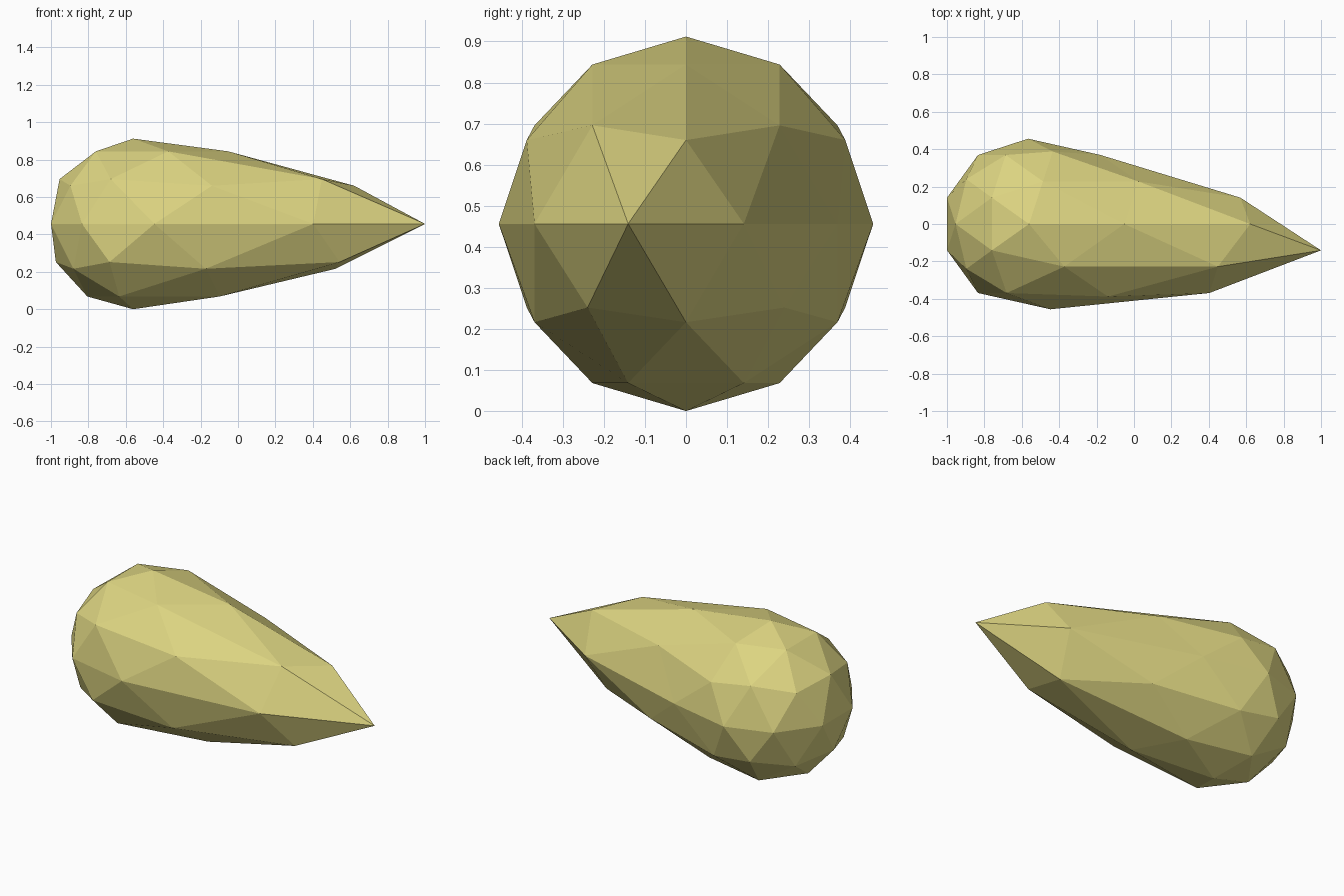
import bpy, math
from mathutils import Vector

if "Cube" in bpy.data.objects:
    bpy.data.objects.remove(bpy.data.objects["Cube"])

R = 0.456          # ball radius
PULL = 1.132       # how far the tip is drawn out along x
REACH = 0.671      # falloff radius of the pull

# Low-poly ball
bpy.ops.mesh.primitive_ico_sphere_add(subdivisions=2, radius=R, location=(0, 0, 0))
drop = bpy.context.object
drop.name = "teardrop_body"
mesh = drop.data

# Draw one vertex of the equator out into a point, with smooth falloff
a = math.radians(18)
tip = Vector((math.cos(a), -math.sin(a), 0)) * R
for v in mesh.vertices:
    t = max(0.0, 1 - (v.co - tip).length / REACH)
    v.co.x += PULL * t * t * (3 - 2 * t)

# Centre on x and stand on the ground
for v in mesh.vertices:
    v.co += Vector((-PULL / 2, 0, R))

# Flat faces, single colour
for p in mesh.polygons:
    p.use_smooth = False
mat = bpy.data.materials.new("pale olive yellow")
mat.diffuse_color = (0.72, 0.66, 0.22, 1)
mat.use_nodes = True
mat.node_tree.nodes["Principled BSDF"].inputs["Base Color"].default_value = mat.diffuse_color
mesh.materials.append(mat)
mesh.update()
